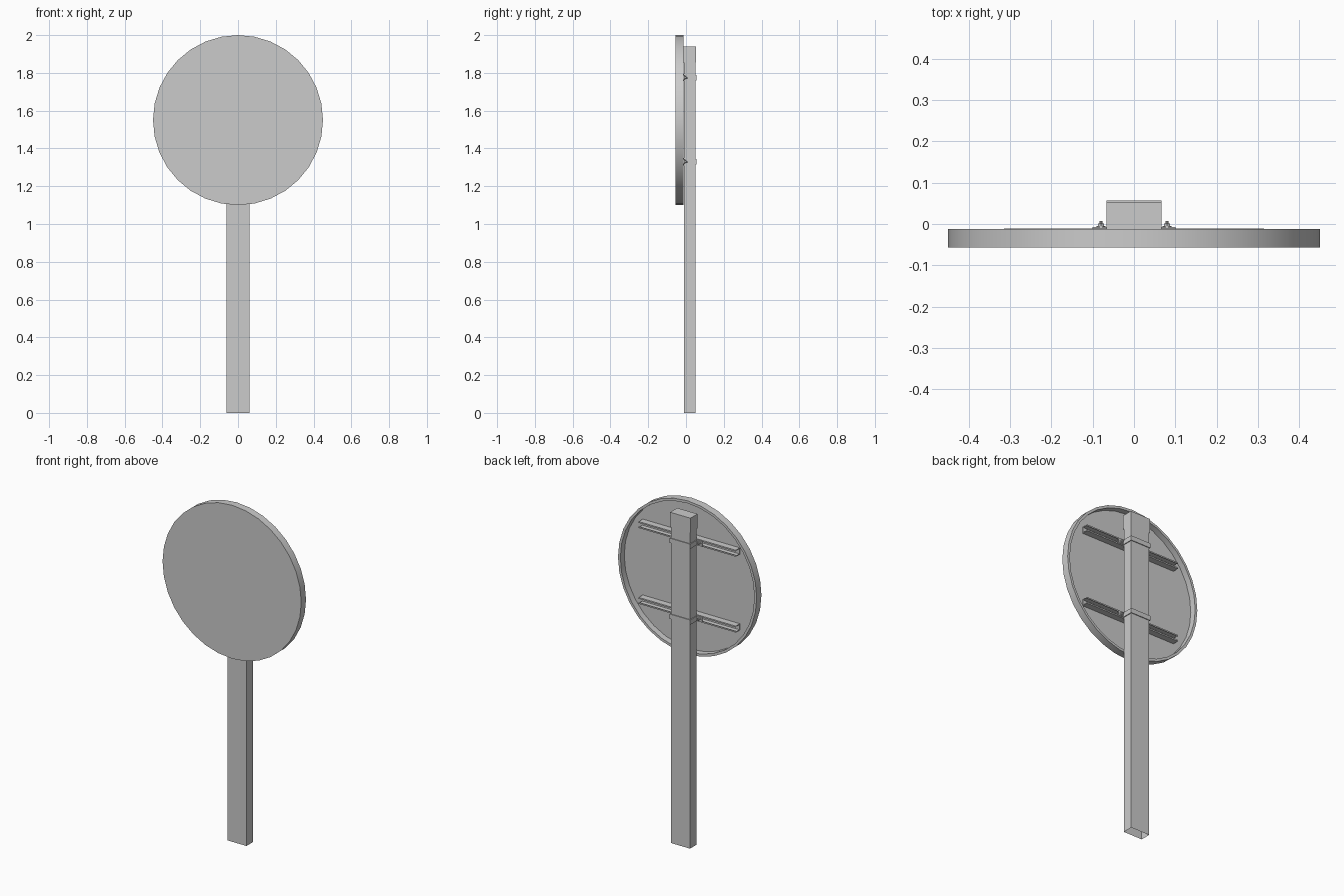
import bpy, bmesh, math
from mathutils import Matrix, Vector

if "Cube" in bpy.data.objects:
    bpy.data.objects.remove(bpy.data.objects["Cube"])


def finish(name, bm, smooth=False):
    bmesh.ops.recalc_face_normals(bm, faces=bm.faces[:])
    me = bpy.data.meshes.new(name)
    bm.to_mesh(me)
    bm.free()
    ob = bpy.data.objects.new(name, me)
    bpy.context.collection.objects.link(ob)
    if smooth:
        bpy.context.view_layer.objects.active = ob
        ob.select_set(True)
        bpy.ops.object.shade_smooth_by_angle(angle=math.radians(30))
        ob.select_set(False)
    return ob


def box(name, lo, hi, open_bottom=False, open_top=False):
    bm = bmesh.new()
    lo, hi = Vector(lo), Vector(hi)
    size = hi - lo
    bmesh.ops.create_cube(bm, size=1, matrix=Matrix.Translation((lo + hi) / 2)
                          @ Matrix.Diagonal((*size, 1)))
    bm.normal_update()
    drop = [f for f in bm.faces if (open_bottom and f.normal.z < -0.9)
            or (open_top and f.normal.z > 0.9)]
    bmesh.ops.delete(bm, geom=drop, context='FACES')
    return finish(name, bm)


def extrude(name, pts, direction):
    """Closed profile of 3D points swept along a direction."""
    bm = bmesh.new()
    face = bm.faces.new([bm.verts.new(p) for p in pts])
    new = bmesh.ops.extrude_face_region(bm, geom=[face], use_keep_orig=True)
    verts = [g for g in new['geom'] if isinstance(g, bmesh.types.BMVert)]
    bmesh.ops.translate(bm, verts=verts, vec=direction)
    return finish(name, bm)


# Round sign panel: front plate with a raised rim on the back
SIDES, ZC = 32, 1.55
profile = [(0.45, -0.0565), (0.45, -0.0125), (0.435, -0.0125), (0.435, -0.049)]
bm = bmesh.new()
rings = []
for r, y in profile:
    rings.append([bm.verts.new((r * math.cos(2 * math.pi * i / SIDES), y,
                                ZC + r * math.sin(2 * math.pi * i / SIDES)))
                  for i in range(SIDES)])
for a, b in zip(rings, rings[1:]):
    for i in range(SIDES):
        j = (i + 1) % SIDES
        bm.faces.new((a[i], a[j], b[j], b[i]))
bm.faces.new(rings[0])
bm.faces.new(rings[-1])
finish("sign_panel", bm, smooth=True)

# Hollow rectangular post, open at the foot, with a slightly wider cap
box("post", (-0.062, -0.01, 0), (0.062, 0.051, 1.93), True, True)
box("post_cap", (-0.066, -0.0125, 1.855), (0.066, 0.0535, 1.94), True)

for level, z in (("lower", 1.33), ("upper", 1.775)):
    # Slotted channel rail across the back of the panel
    h, t, lip, y0, y1 = 0.019, 0.004, 0.008, -0.049, -0.0115
    half = [(y0, h), (y1, h), (y1, h - lip), (y1 - t, h - lip),
            (y1 - t, h - t), (y0 + t, h - t)]
    loop = half + [(y, -v) for y, v in reversed(half)]
    extrude(level + "_rail", [(-0.315, y, z + v) for y, v in loop],
            (0.63, 0, 0))

    # Strap bent around the post, with ears lying on the rail
    side = [(0.1, -0.0115), (0.1, -0.0075), (0.0665, -0.0075), (0.0665, 0.0565)]
    inner = [(0.062, 0.052), (0.062, -0.0115)]
    loop = (side + [(-x, y) for x, y in reversed(side)]
            + [(-x, y) for x, y in reversed(inner)] + inner)
    extrude(level + "_strap", [(x, y, z - 0.014) for x, y in loop],
            (0, 0, 0.028))

    # Bolt and nut on each ear
    for label, x in (("left", -0.08), ("right", 0.08)):
        bm = bmesh.new()
        for radius, ya, yb, n in ((0.011, -0.0075, -0.005, 12),
                                  (0.008, -0.005, 0.001, 6),
                                  (0.004, 0.001, 0.007, 8)):
            bmesh.ops.create_cone(
                bm, cap_ends=True, segments=n, radius1=radius, radius2=radius,
                depth=yb - ya, matrix=Matrix.Translation((x, (ya + yb) / 2, z))
                @ Matrix.Rotation(math.pi / 2, 4, 'X'))
        finish(f"{level}_{label}_bolt", bm)
